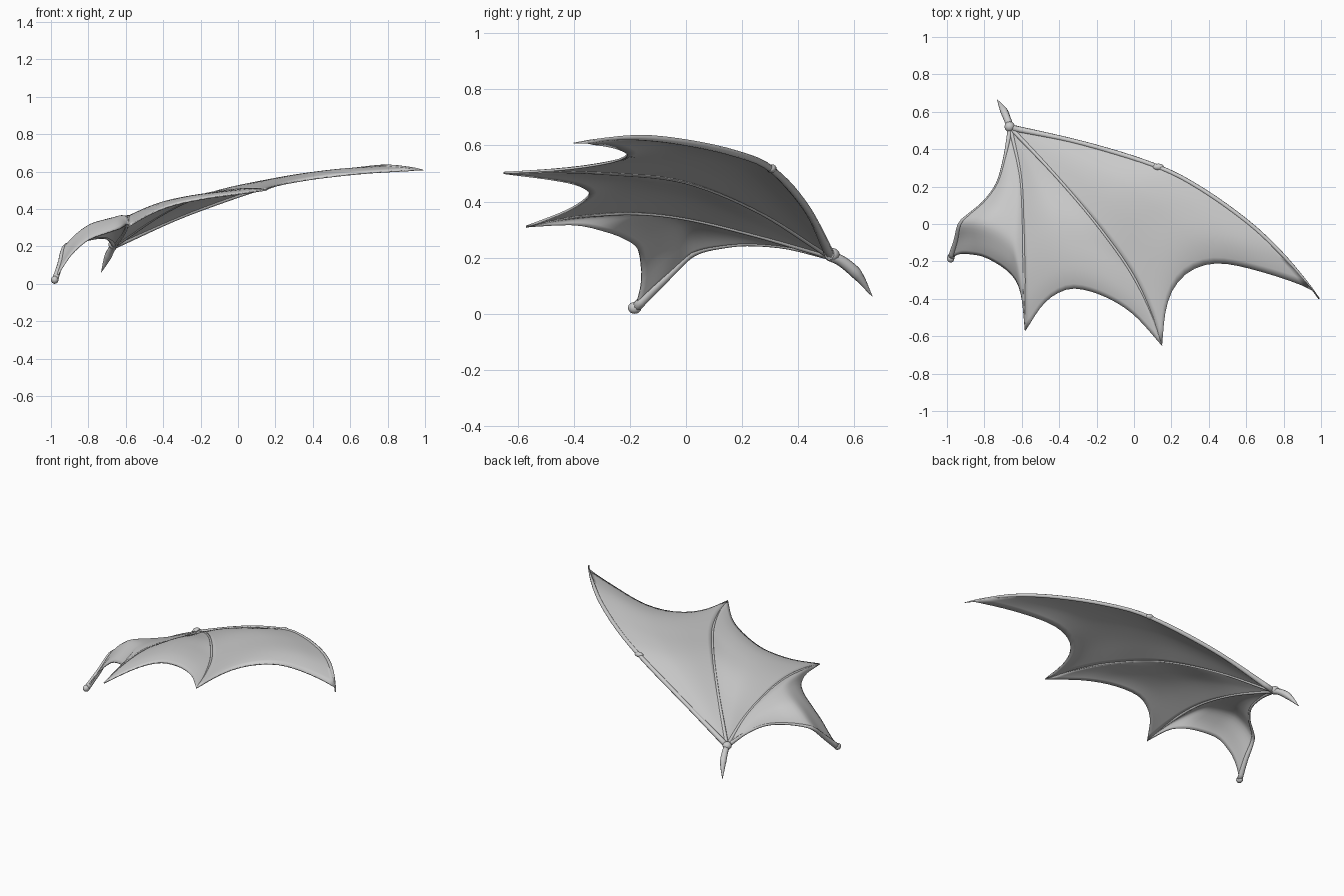
import bpy, bmesh, math
from mathutils import Vector

if "Cube" in bpy.data.objects:
    bpy.data.objects.remove(bpy.data.objects["Cube"])

grey = bpy.data.materials.new("pale grey")
grey.diffuse_color = (0.6, 0.6, 0.6, 1)
grey.use_nodes = True
grey.node_tree.nodes["Principled BSDF"].inputs["Base Color"].default_value = grey.diffuse_color


def smooth_path(points, n):
    """Smooth curve through the points, resampled evenly by length to n + 1 points."""
    p = [Vector(q) for q in points]
    p = [2 * p[0] - p[1]] + p + [2 * p[-1] - p[-2]]
    dense = []
    for a, b, c, d in zip(p, p[1:], p[2:], p[3:]):
        for i in range(24):
            t = i / 24
            dense.append(0.5 * (2 * b + (c - a) * t + (2 * a - 5 * b + 4 * c - d) * t ** 2
                                + (3 * b - a - 3 * c + d) * t ** 3))
    dense.append(p[-2])
    lengths = [0]
    for a, b in zip(dense, dense[1:]):
        lengths.append(lengths[-1] + (b - a).length)
    out, j = [], 0
    for i in range(n + 1):
        s = lengths[-1] * i / n
        while j < len(dense) - 2 and lengths[j + 1] < s:
            j += 1
        f = (s - lengths[j]) / max(lengths[j + 1] - lengths[j], 1e-9)
        out.append(dense[j].lerp(dense[j + 1], min(f, 1)))
    return out


def finish(bm, name):
    bmesh.ops.remove_doubles(bm, verts=bm.verts, dist=1e-5)
    bmesh.ops.recalc_face_normals(bm, faces=bm.faces)
    mesh = bpy.data.meshes.new(name)
    bm.to_mesh(mesh)
    bm.free()
    mesh.materials.append(grey)
    mesh.shade_smooth()
    obj = bpy.data.objects.new(name, mesh)
    bpy.context.collection.objects.link(obj)
    return obj


def tube(name, points, radii, n=28, sides=8):
    """Bone along a path, with radii spread evenly over its length."""
    path, bm, rings = smooth_path(points, n), bmesh.new(), []
    for i, c in enumerate(path):
        along = path[min(i + 1, n)] - path[max(i - 1, 0)]
        side = along.cross(Vector((0.1, 0.2, 1))).normalized()
        up = side.cross(along).normalized()
        f = i / n * (len(radii) - 1)
        k = min(int(f), len(radii) - 2)
        r = radii[k] + (radii[k + 1] - radii[k]) * (f - k)
        angles = [2 * math.pi * s / sides for s in range(sides)]
        rings.append([bm.verts.new(c + r * (math.cos(a) * side + math.sin(a) * up)) for a in angles])
    for a, b in zip(rings, rings[1:]):
        for s in range(sides):
            bm.faces.new((a[s], a[(s + 1) % sides], b[(s + 1) % sides], b[s]))
    bm.faces.new(rings[0])
    bm.faces.new(rings[-1])
    return finish(bm, name)


def membrane(name, bone_a, bone_b, hem, rows=28, cols=20):
    """Skin stretched between two bones, ending in a scalloped hem."""
    a, b, e = smooth_path(bone_a, rows), smooth_path(bone_b, rows), smooth_path(hem, cols)
    bm, grid = bmesh.new(), []
    for i in range(rows + 1):
        t, line = i / rows, []
        for j in range(cols + 1):
            u = j / cols
            p = a[i].lerp(b[i], u) + t ** 2 * (e[j] - a[-1].lerp(b[-1], u))
            p.z -= 0.015 * t ** 14 * math.sin(math.pi * u)
            line.append(bm.verts.new(p))
        grid.append(line)
    for r, s in zip(grid, grid[1:]):
        for j in range(cols):
            bm.faces.new((r[j], r[j + 1], s[j + 1], s[j]))
    bmesh.ops.dissolve_degenerate(bm, dist=1e-6, edges=bm.edges)
    obj = finish(bm, name)
    solid = obj.modifiers.new("thickness", 'SOLIDIFY')
    solid.thickness = 0.008
    solid.offset = 0


def ball(name, centre, size):
    bm = bmesh.new()
    bmesh.ops.create_uvsphere(bm, u_segments=12, v_segments=8, radius=1)
    for v in bm.verts:
        v.co = Vector(centre) + Vector(c * s for c, s in zip(v.co, size))
    finish(bm, name)


# Bone paths, all starting at the wrist
wrist = (-0.66, 0.515, 0.205)
long_finger = [wrist, (-0.27, 0.43, 0.375), (0.13, 0.305, 0.515), (0.37, 0.18, 0.57),
               (0.62, 0.0, 0.61), (0.8, -0.17, 0.628), (0.94, -0.33, 0.618), (0.99, -0.40, 0.608)]
middle_finger = [wrist, (-0.42, 0.26, 0.365), (-0.2, 0.0, 0.47), (-0.02, -0.25, 0.5),
                 (0.09, -0.47, 0.507), (0.15, -0.65, 0.502)]
short_finger = [wrist, (-0.605, 0.25, 0.28), (-0.592, 0.0, 0.34), (-0.588, -0.2, 0.36),
                (-0.585, -0.4, 0.345), (-0.58, -0.57, 0.31)]
arm = [wrist, (-0.69, 0.36, 0.238), (-0.73, 0.22, 0.248), (-0.8, 0.12, 0.238),
       (-0.88, 0.05, 0.222), (-0.93, 0.0, 0.195), (-0.95, -0.09, 0.11), (-0.978, -0.18, 0.022)]

# Skin panels
membrane("outer_membrane", long_finger, middle_finger,
         [long_finger[-1], (0.94, -0.345, 0.61), (0.7, -0.26, 0.605), (0.47, -0.21, 0.585),
          (0.32, -0.24, 0.562), (0.22, -0.33, 0.54), (0.17, -0.46, 0.52), middle_finger[-1]])
membrane("middle_membrane", middle_finger, short_finger,
         [middle_finger[-1], (0.0, -0.485, 0.49), (-0.15, -0.39, 0.475), (-0.3, -0.345, 0.447),
          (-0.4, -0.365, 0.415), (-0.49, -0.435, 0.37), short_finger[-1]])
membrane("inner_membrane", arm, short_finger,
         [arm[-1], (-0.93, -0.16, 0.11), (-0.88, -0.16, 0.18), (-0.8, -0.175, 0.25),
          (-0.7, -0.23, 0.288), (-0.63, -0.3, 0.31), (-0.597, -0.4, 0.325), short_finger[-1]])

# Finger and arm bones
tube("long_finger_bone", long_finger, [0.018, 0.013, 0.014, 0.012, 0.012, 0.011, 0.002])
tube("middle_finger_bone", middle_finger, [0.012, 0.009, 0.008, 0.008, 0.002])
tube("short_finger_bone", short_finger, [0.012, 0.009, 0.008, 0.009, 0.002])
tube("arm_edge", arm, [0.014, 0.008, 0.007, 0.008, 0.014, 0.018])

# Shoulder end, knuckles and thumb claw
ball("shoulder_knob", (-0.98, -0.183, 0.021), (0.02, 0.024, 0.021))
ball("finger_knuckle", (0.13, 0.305, 0.517), (0.03, 0.018, 0.016))
ball("wrist_knuckle", (-0.665, 0.52, 0.21), (0.028, 0.028, 0.025))
tube("thumb_claw", [wrist, (-0.675, 0.555, 0.187), (-0.698, 0.61, 0.14), (-0.731, 0.664, 0.062)],
     [0.018, 0.02, 0.021, 0.012, 0.001], n=14)
